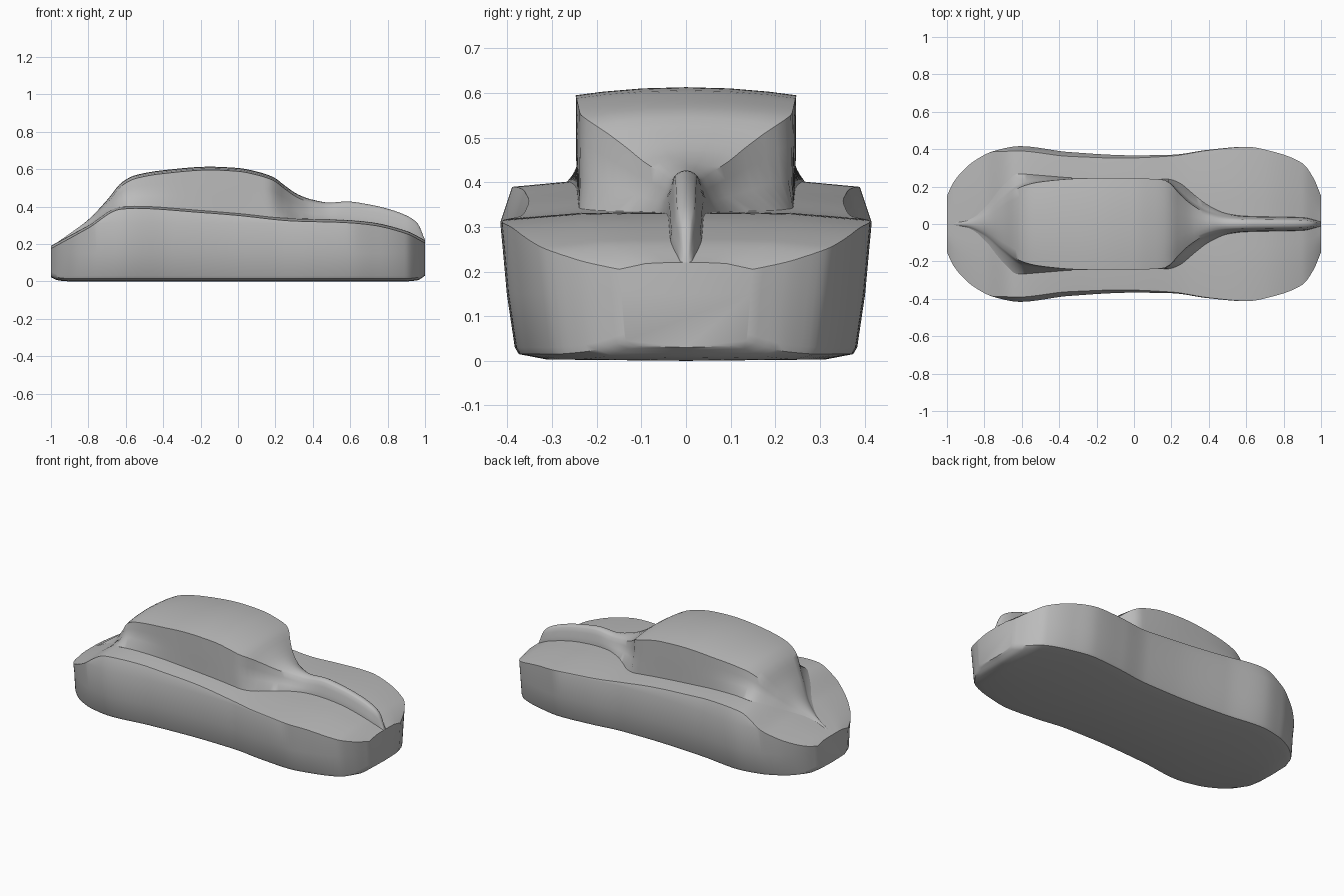
import bpy, bmesh, math

cube = bpy.data.objects.get("Cube")
if cube:
    bpy.data.objects.remove(cube, do_unlink=True)

paint = bpy.data.materials.new("plain grey")
paint.use_nodes = True
GREY = (0.5, 0.5, 0.5, 1)
paint.diffuse_color = GREY
paint.node_tree.nodes["Principled BSDF"].inputs["Base Color"].default_value = GREY


def curve(*keys):
    """Smooth, non-overshooting curve through (x, value) keys."""
    n = len(keys)
    slope = [(keys[i + 1][1] - keys[i][1]) / (keys[i + 1][0] - keys[i][0]) for i in range(n - 1)]
    tan = [slope[0]]
    for a, b in zip(slope, slope[1:]):
        tan.append(2 * a * b / (a + b) if a * b > 0 else 0)
    tan.append(slope[-1])

    def value(x):
        i = 0
        while i < n - 2 and x > keys[i + 1][0]:
            i += 1
        (x0, v0), (x1, v1) = keys[i], keys[i + 1]
        h = x1 - x0
        t = (x - x0) / h
        return (v0 * (1 + 2 * t) * (1 - t) ** 2 + v1 * t * t * (3 - 2 * t)
                + h * t * (1 - t) * (tan[i] * (1 - t) - tan[i + 1] * t))
    return value


def loft(name, section, angle, count=110):
    """Skin mirrored half sections (bottom centre to top centre) along x."""
    bm = bmesh.new()
    rings = []
    for i in range(count + 1):
        x = -math.cos(math.pi * i / count) * 0.5 - 0.5 + i / count
        half = section(x)
        ring = half + [(-y, z) for y, z in half[-2:0:-1]]
        rings.append([bm.verts.new((x, y, z)) for y, z in ring])
    for a, b in zip(rings, rings[1:]):
        for j in range(len(a)):
            k = (j + 1) % len(a)
            bm.faces.new((a[j], b[j], b[k], a[k]))
    bm.faces.new(rings[0])
    bm.faces.new(rings[-1][::-1])
    bmesh.ops.recalc_face_normals(bm, faces=bm.faces)
    mesh = bpy.data.meshes.new(name)
    bm.to_mesh(mesh)
    bm.free()
    mesh.materials.append(paint)
    obj = bpy.data.objects.new(name, mesh)
    bpy.context.collection.objects.link(obj)
    bpy.ops.object.select_all(action='DESELECT')
    obj.select_set(True)
    bpy.context.view_layer.objects.active = obj
    bpy.ops.object.shade_smooth_by_angle(angle=math.radians(angle))


# Plan outline, rim height and underside of the lower body
width = curve((-1, .15), (-.97, .215), (-.92, .28), (-.85, .34), (-.75, .39), (-.61, .416),
              (-.35, .385), (0, .367), (.2, .37), (.4, .397), (.6, .413), (.75, .385),
              (.9, .325), (.96, .245), (1, .15))
rim = curve((-1, .175), (-.8, .285), (-.63, .385), (-.55, .39), (-.2, .368), (0, .352),
            (.3, .322), (.55, .315), (.7, .303), (.9, .255), (1, .205))
under = curve((-1, .022), (-.96, .005), (-.9, 0), (.9, 0), (.96, .006), (1, .03))


def body_section(x):
    w, top, low = width(x), rim(x), under(x)
    rim_w = w - max(0, top - .31) * .33
    return [(0, low), (.75 * w, low + .003), (.9 * w, low + .015), (.922 * w, low + .03),
            (.965 * w, .15), (w, min(.31, top - .004)), (rim_w, top),
            (.6 * w, top + .013), (.3 * w, top + .015), (0, top + .015)]


loft("lower_body", body_section, 35)

# Cabin, running into a pointed tail and a narrow front fin
base_w = curve((-1, .004), (-.92, .02), (-.86, .045), (-.8, .1), (-.7, .21), (-.62, .268),
               (-.5, .26), (-.3, .246), (.18, .24), (.24, .222), (.32, .16), (.4, .1),
               (.5, .055), (.6, .042), (.9, .035), (1, .012))
roof_w = curve((-1, .003), (-.9, .012), (-.8, .05), (-.7, .13), (-.6, .2), (-.5, .225),
               (-.3, .243), (-.1, .247), (.15, .238), (.19, .22), (.24, .165), (.3, .11),
               (.4, .052), (.5, .03), (.6, .025), (.9, .02), (1, .006))
roof_z = curve((-1, .185), (-.9, .255), (-.8, .33), (-.7, .435), (-.62, .53), (-.55, .567),
               (-.4, .594), (-.15, .613), (0, .606), (.1, .587), (.19, .557), (.25, .512),
               (.32, .465), (.4, .436), (.49, .421), (.58, .427), (.7, .411), (.8, .388),
               (.9, .352), (.96, .31), (1, .22))
flare = curve((-1, .3), (.3, .3), (.55, .85), (1, .85))


def cabin_section(x):
    b, w, top, deck = base_w(x), roof_w(x), roof_z(x), rim(x) + .012
    edge = top - min(.018, .5 * w, .4 * max(.004, top - deck))
    mid = w + (b - w) * flare(x)
    rise = edge - deck
    return [(0, deck - .05), (b, deck - .05), (b, deck), (mid, deck + .35 * rise),
            (w + (mid - w) * .4, deck + .7 * rise), (w, edge),
            (.75 * w, edge + (top - edge) * .45),
            (.4 * w, edge + (top - edge) * .85), (0, top)]


loft("cabin_and_fin", cabin_section, 40)
